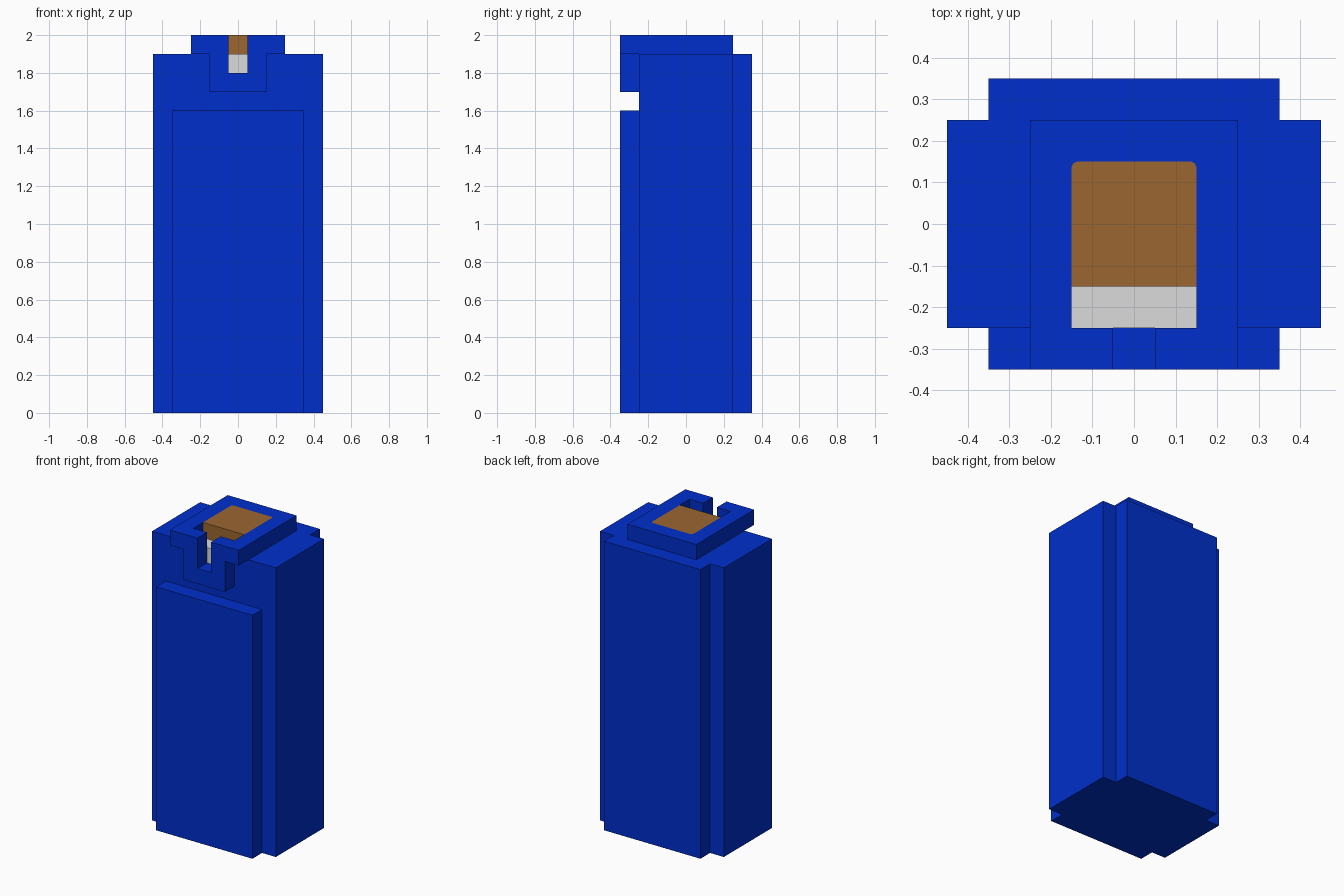
import bpy
import bmesh
from mathutils import Vector

cube = bpy.data.objects.get("Cube")
if cube:
    bpy.data.objects.remove(cube, do_unlink=True)


def material(name, rgb):
    mat = bpy.data.materials.new(name)
    mat.use_nodes = True
    colour = (*rgb, 1)
    mat.diffuse_color = colour
    mat.node_tree.nodes["Principled BSDF"].inputs["Base Color"].default_value = colour
    return mat


blue = material("blue", (0.0, 0.028, 0.6))
brown = material("brown", (0.323, 0.133, 0.03))
grey = material("light grey", (0.71, 0.71, 0.71))


def prism(name, outline, low, high, mat, axis="z"):
    """Extrude an outline along z (outline in x, y) or along y (outline in x, z)."""
    def place(p, depth):
        return (p[0], p[1], depth) if axis == "z" else (p[0], depth, p[1])
    bm = bmesh.new()
    base = bm.faces.new([bm.verts.new(place(p, low)) for p in outline])
    moved = bmesh.ops.extrude_face_region(bm, geom=[base])["geom"]
    shift = Vector(place((0, 0), high - low))
    bmesh.ops.translate(bm, vec=shift, verts=[v for v in moved if isinstance(v, bmesh.types.BMVert)])
    bmesh.ops.recalc_face_normals(bm, faces=bm.faces)
    mesh = bpy.data.meshes.new(name)
    bm.to_mesh(mesh)
    bm.free()
    mesh.materials.append(mat)
    obj = bpy.data.objects.new(name, mesh)
    bpy.context.collection.objects.link(obj)
    return obj


def mirrored(half):
    """Close a half outline (right side, start to end) with its mirror image."""
    return half + [(-x, y) for x, y in reversed(half)]


# Main body with the full-height back plate
body = prism("body", mirrored([(0.45, -0.25), (0.45, 0.25), (0.35, 0.25), (0.35, 0.35)]),
             0, 1.9, blue)

# Pocket in the body that holds the grey strip
pocket = prism("pocket_cutter", mirrored([(0.15, -0.3), (0.15, -0.15)]), 1.8, 1.95, grey)
pocket.hide_render = True
pocket.hide_viewport = True
cut = body.modifiers.new("pocket", "BOOLEAN")
cut.operation = "DIFFERENCE"
cut.solver = "EXACT"
cut.object = pocket

# Shorter front plate
prism("front_plate", mirrored([(0.35, -0.35), (0.35, -0.25)]), 0, 1.6, blue)

# Top rim, open at the front notch, with small rounded corners inside at the back
corner = [(0.138, 0.15), (0.146, 0.146), (0.15, 0.138)]
prism("top_rim", mirrored(corner + [(0.15, -0.25), (0.05, -0.25), (0.05, -0.35),
                                    (0.25, -0.35), (0.25, 0.25)]), 1.9, 2, blue)

# Notched tab hanging below the rim
prism("front_tab", mirrored([(0.05, 1.8), (0.05, 1.9), (0.15, 1.9), (0.15, 1.7)]),
      -0.35, -0.25, blue, axis="y")

# Grey strip and brown block inside the rim
prism("grey_strip", mirrored([(0.15, -0.25), (0.15, -0.15)]), 1.8, 1.9, grey)
prism("brown_block", mirrored([(0.15, -0.15)] + corner[::-1]), 1.9, 2, brown)
